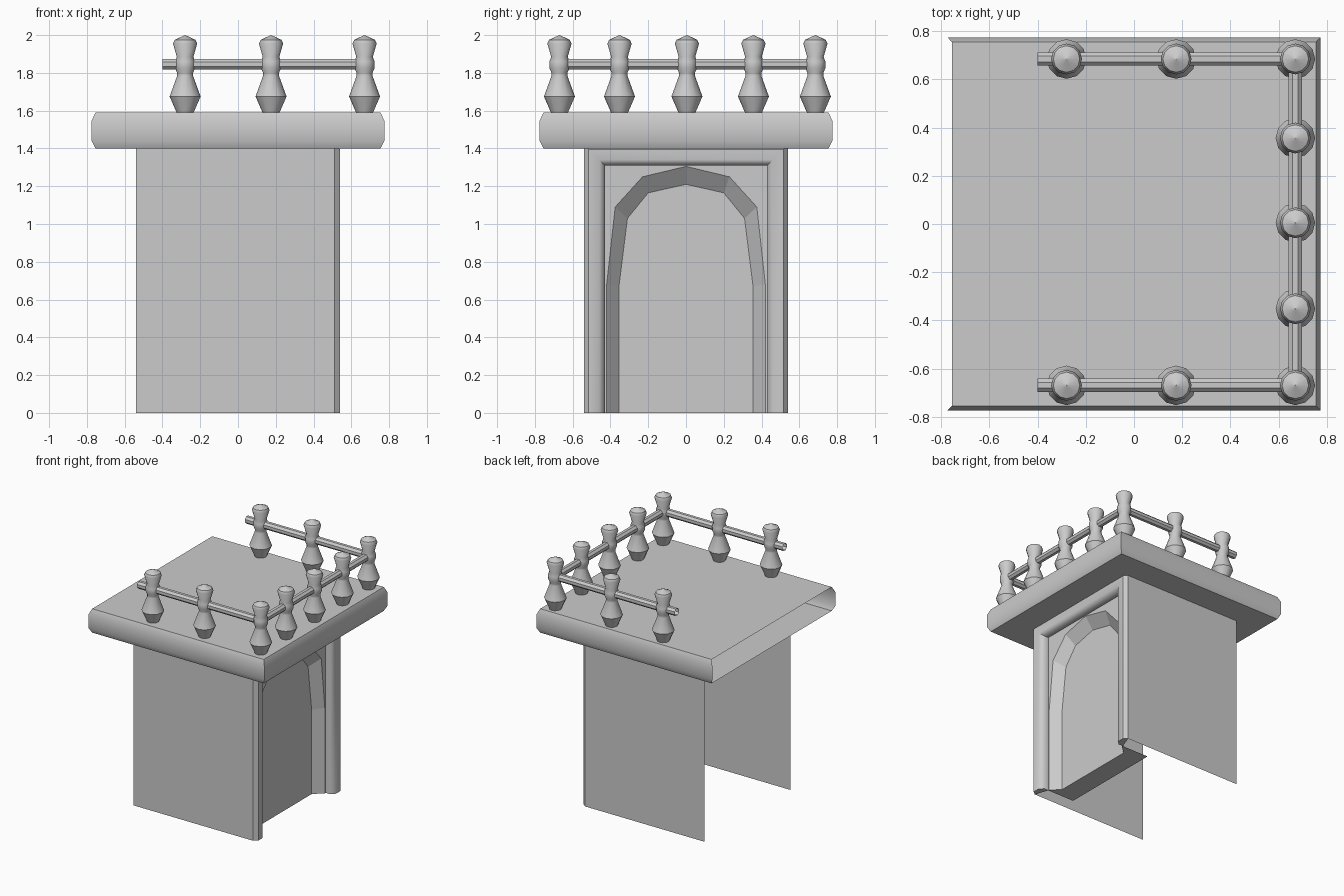
import bpy, math
from mathutils import Matrix

if "Cube" in bpy.data.objects:
    bpy.data.objects.remove(bpy.data.objects["Cube"])


def make(name, verts, faces, smooth=35, mat=None):
    me = bpy.data.meshes.new(name)
    me.from_pydata(verts, [], faces)
    if mat:
        me.transform(mat)
    ob = bpy.data.objects.new(name, me)
    bpy.context.collection.objects.link(ob)
    bpy.ops.object.select_all(action='DESELECT')
    ob.select_set(True)
    bpy.context.view_layer.objects.active = ob
    bpy.ops.object.mode_set(mode='EDIT')
    bpy.ops.mesh.select_all(action='SELECT')
    bpy.ops.mesh.normals_make_consistent(inside=False)
    bpy.ops.object.mode_set(mode='OBJECT')
    if smooth:
        bpy.ops.object.shade_smooth_by_angle(angle=math.radians(smooth))
    return ob


def strip_faces(rows, n, closed=False):
    """Quads joining consecutive rows of n points."""
    m = n if closed else n - 1
    return [(r * n + i, r * n + (i + 1) % n, (r + 1) * n + (i + 1) % n, (r + 1) * n + i)
            for r in range(rows - 1) for i in range(m)]


def lathe(name, profile, sides, mat):
    verts = [(r * math.cos(2 * math.pi * i / sides), r * math.sin(2 * math.pi * i / sides), z)
             for r, z in profile for i in range(sides)]
    return make(name, verts, strip_faces(len(profile), sides, True), 40, mat)


# Roof slab: bevelled edge on three sides, left end open
rings = [(.755, 1.59), (.775, 1.545), (.775, 1.44), (.755, 1.40)]
verts = [(sx * a, sy * a, z) for a, z in rings
         for sx, sy in ((-1, -1), (1, -1), (1, 1), (-1, 1))]
make("roof_slab", verts, strip_faces(4, 4) + [(0, 1, 2, 3), (12, 13, 14, 15)])

# Thin side walls
for name, y in (("front_wall", -.54), ("back_wall", .54)):
    make(name, [(-.54, y, 0), (.51, y, 0), (.51, y, 1.4), (-.54, y, 1.4)], [(0, 1, 2, 3)], 0)

# Mitred door frame: (inset, x) profile swept up, across and down
profile = [(0, .51), (.025, .54), (.08, .54), (.11, .51), (.11, .47)]
verts = []
for d, x in profile:
    w, h = .54 - d, 1.42 - d
    verts += [(x, -w, 0), (x, -w, h), (x, w, h), (x, w, 0)]
feet = [tuple(k * 4 + c for k in range(5)) for c in (0, 3)]
make("door_frame", verts, strip_faces(5, 4) + feet, 50)

# Arched recess: surround, splayed reveal and door panel
outer = [(.42, 0), (.42, .68), (.375, 1.09), (.23, 1.25), (0, 1.305)]
inner = [(.355, 0), (.355, .67), (.31, 1.03), (.20, 1.165), (0, 1.21)]
edge = [(.43, 0), (.43, .68), (.43, 1.31), (.23, 1.31), (0, 1.31)]


def full(half, x):
    return [(x, -y, z) for y, z in half] + [(x, y, z) for y, z in half[-2::-1]]


make("arch_surround", full(edge, .47) + full(outer, .47), strip_faces(2, 9), 0)
make("arch_reveal", full(outer, .47) + full(inner, .40), strip_faces(2, 9), 0)
make("door_panel", full(inner, .40), [tuple(range(9))], 0)

# Underside of the doorway
make("door_sill", [(.47, -.43, 0), (.47, -.42, 0), (.40, -.355, 0), (.40, .355, 0),
                   (.47, .42, 0), (.47, .43, 0), (.23, .43, 0), (.23, -.43, 0)],
     [tuple(range(8))], 0)

# Balusters along three sides
bal = [(.045, 1.59), (.082, 1.675), (.042, 1.785), (.042, 1.80), (.053, 1.825), (.053, 1.86),
       (.044, 1.885), (.064, 1.955), (.055, 1.975), (.001, 2.0)]
Y0, Y1, X1 = -.67, .685, .67
spots = [(x, y) for y in (Y0, Y1) for x in (-.28, .175, X1)]
spots += [(X1, y) for y in (-.352, .005, .357)]
for x, y in spots:
    lathe("baluster", bal, 12, Matrix.Translation((x, y, 0)))


# Handrails with open ends
def rail(name, start, length, rot):
    lathe(name, [(.03, 0), (.03, length)], 8, Matrix.Translation(start) @ rot)


along_x = Matrix.Rotation(math.pi / 2, 4, 'Y') @ Matrix.Rotation(math.pi / 8, 4, 'Z')
along_y = Matrix.Rotation(-math.pi / 2, 4, 'X') @ Matrix.Rotation(math.pi / 8, 4, 'Z')
rail("front_rail", (-.40, Y0, 1.845), X1 + .40, along_x)
rail("back_rail", (-.40, Y1, 1.845), X1 + .40, along_x)
rail("right_rail", (X1, Y0, 1.845), Y1 - Y0, along_y)
